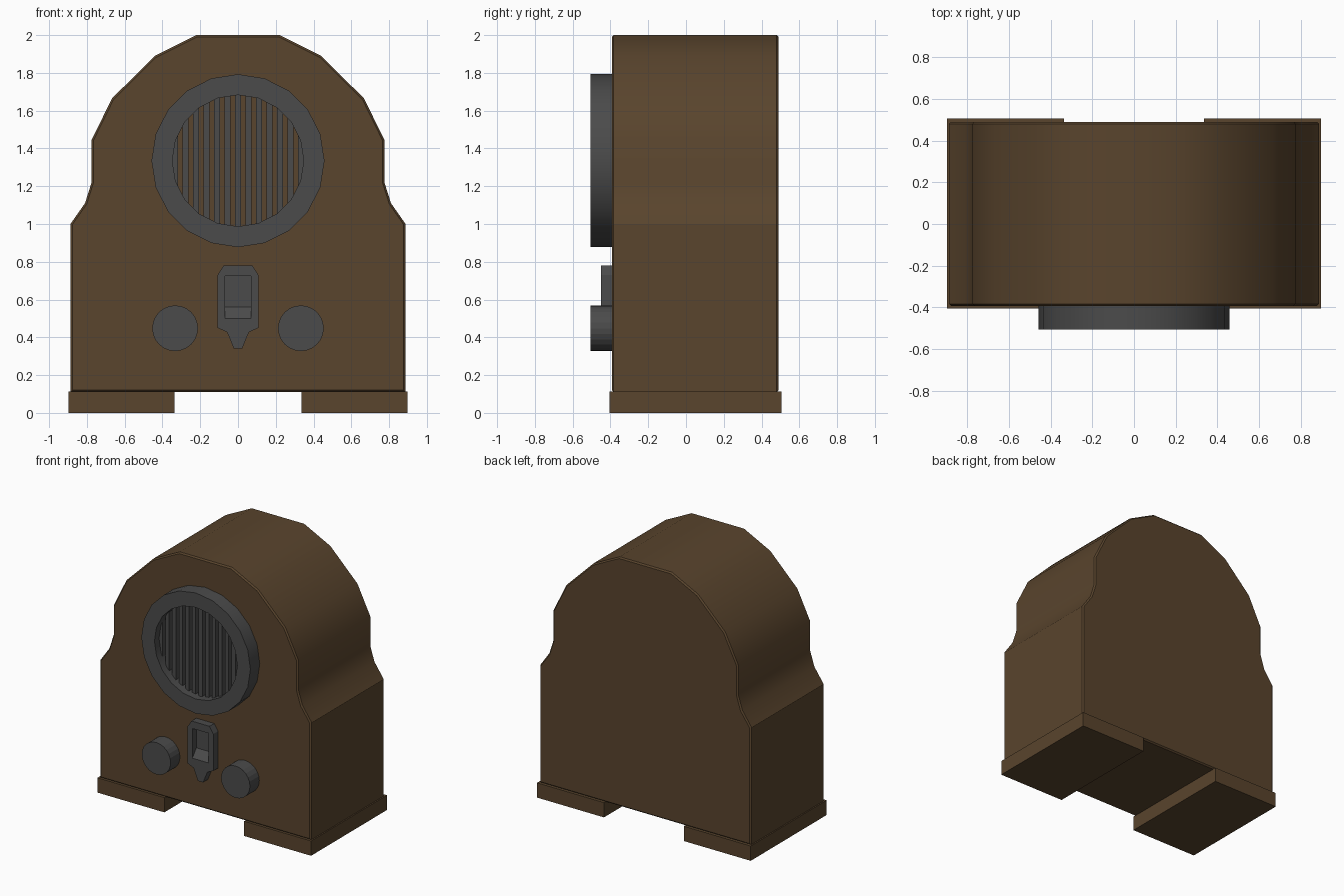
import bpy, bmesh
from math import sin, cos, pi, radians, sqrt

if "Cube" in bpy.data.objects:
    bpy.data.objects.remove(bpy.data.objects["Cube"])


def material(name, colour):
    m = bpy.data.materials.new(name)
    m.diffuse_color = (*colour, 1)
    m.use_nodes = True
    m.node_tree.nodes["Principled BSDF"].inputs["Base Color"].default_value = m.diffuse_color
    return m


WOOD = material("wood", (0.10, 0.058, 0.026))
DARK = material("dark_grey", (0.07, 0.07, 0.07))


def finish(name, bm, mat, smooth=False):
    bmesh.ops.recalc_face_normals(bm, faces=bm.faces[:])
    me = bpy.data.meshes.new(name)
    bm.to_mesh(me)
    bm.free()
    if mat:
        me.materials.append(mat)
    ob = bpy.data.objects.new(name, me)
    bpy.context.collection.objects.link(ob)
    if smooth:
        bpy.ops.object.select_all(action='DESELECT')
        ob.select_set(True)
        bpy.context.view_layer.objects.active = ob
        bpy.ops.object.shade_smooth_by_angle(angle=radians(30))
    return ob


def add_prism(bm, pts, y0, y1):
    """Extrude an (x, z) outline from y0 to y1."""
    face = bm.faces.new([bm.verts.new((x, y0, z)) for x, z in pts])
    res = bmesh.ops.extrude_face_region(bm, geom=[face], use_keep_orig=True)
    verts = [v for v in res["geom"] if isinstance(v, bmesh.types.BMVert)]
    bmesh.ops.translate(bm, verts=verts, vec=(0, y1 - y0, 0))


def prism(name, pts, y0, y1, mat, smooth=False, bevel=0):
    bm = bmesh.new()
    add_prism(bm, pts, y0, y1)
    if bevel:
        rims = [e for e in bm.edges if abs(e.verts[0].co.y - e.verts[1].co.y) < 1e-6]
        bmesh.ops.bevel(bm, geom=rims, offset=bevel, segments=1, affect='EDGES')
    return finish(name, bm, mat, smooth)


def rect(x0, x1, z0, z1):
    return [(x0, z0), (x1, z0), (x1, z1), (x0, z1)]


def circle(cx, cz, r, n):
    return [(cx + r * sin(2 * pi * i / n), cz + r * cos(2 * pi * i / n)) for i in range(n)]


def mirrored(half):
    return half + [(-x, z) for x, z in reversed(half)]


# Cabinet with stepped shoulders
prism("cabinet", mirrored([(0.22, 2.0), (0.44, 1.89), (0.667, 1.665), (0.775, 1.445),
                           (0.775, 1.22), (0.81, 1.11), (0.887, 1.0), (0.887, 0.11)]),
      -0.393, 0.49, WOOD, smooth=True, bevel=0.01)

# Feet
for side, s in (("left", -1), ("right", 1)):
    prism(side + "_foot", rect(s * 0.335, s * 0.897, 0, 0.112), -0.405, 0.505, WOOD)

# Speaker ring
CZ, Y_FRONT, Y_BACK = 1.335, -0.505, -0.385
bm = bmesh.new()
loops = [[bm.verts.new((x, y, z)) for x, z in circle(0, CZ, r, 20)]
         for r, y in ((0.458, Y_BACK), (0.458, Y_FRONT), (0.348, Y_FRONT), (0.348, Y_BACK))]
for a, b in zip(loops, loops[1:] + loops[:1]):
    for i in range(20):
        j = (i + 1) % 20
        bm.faces.new((a[i], a[j], b[j], b[i]))
finish("speaker_ring", bm, DARK, smooth=True)

# Vertical grille bars
bm = bmesh.new()
for k in range(-6, 7):
    x = k * 0.0555
    h = sqrt(0.36 ** 2 - x * x) + 0.01
    add_prism(bm, rect(x - 0.015, x + 0.015, CZ - h, CZ + h), -0.45, Y_BACK)
finish("grille_bars", bm, DARK)

# Control knobs
for side, s in (("left", -1), ("right", 1)):
    prism(side + "_knob", circle(s * 0.333, 0.448, 0.121, 24), Y_FRONT, Y_BACK, DARK)

# Tuning plate with a sloped-floor window
plate = prism("tuning_plate", mirrored([(0.076, 0.78), (0.108, 0.73), (0.108, 0.45),
                                        (0.058, 0.428), (0.022, 0.34)]),
              -0.45, -0.385, DARK)
bm = bmesh.new()
section = [(-0.50, 0.725), (-0.402, 0.725), (-0.402, 0.56), (-0.45, 0.50), (-0.50, 0.50)]
face = bm.faces.new([bm.verts.new((-0.068, y, z)) for y, z in section])
res = bmesh.ops.extrude_face_region(bm, geom=[face], use_keep_orig=True)
bmesh.ops.translate(bm, vec=(0.136, 0, 0),
                    verts=[v for v in res["geom"] if isinstance(v, bmesh.types.BMVert)])
cutter = finish("window_cutter", bm, None)
cutter.hide_render = True
cutter.hide_set(True)
cut = plate.modifiers.new("window", 'BOOLEAN')
cut.operation = 'DIFFERENCE'
cut.solver = 'EXACT'
cut.object = cutter
